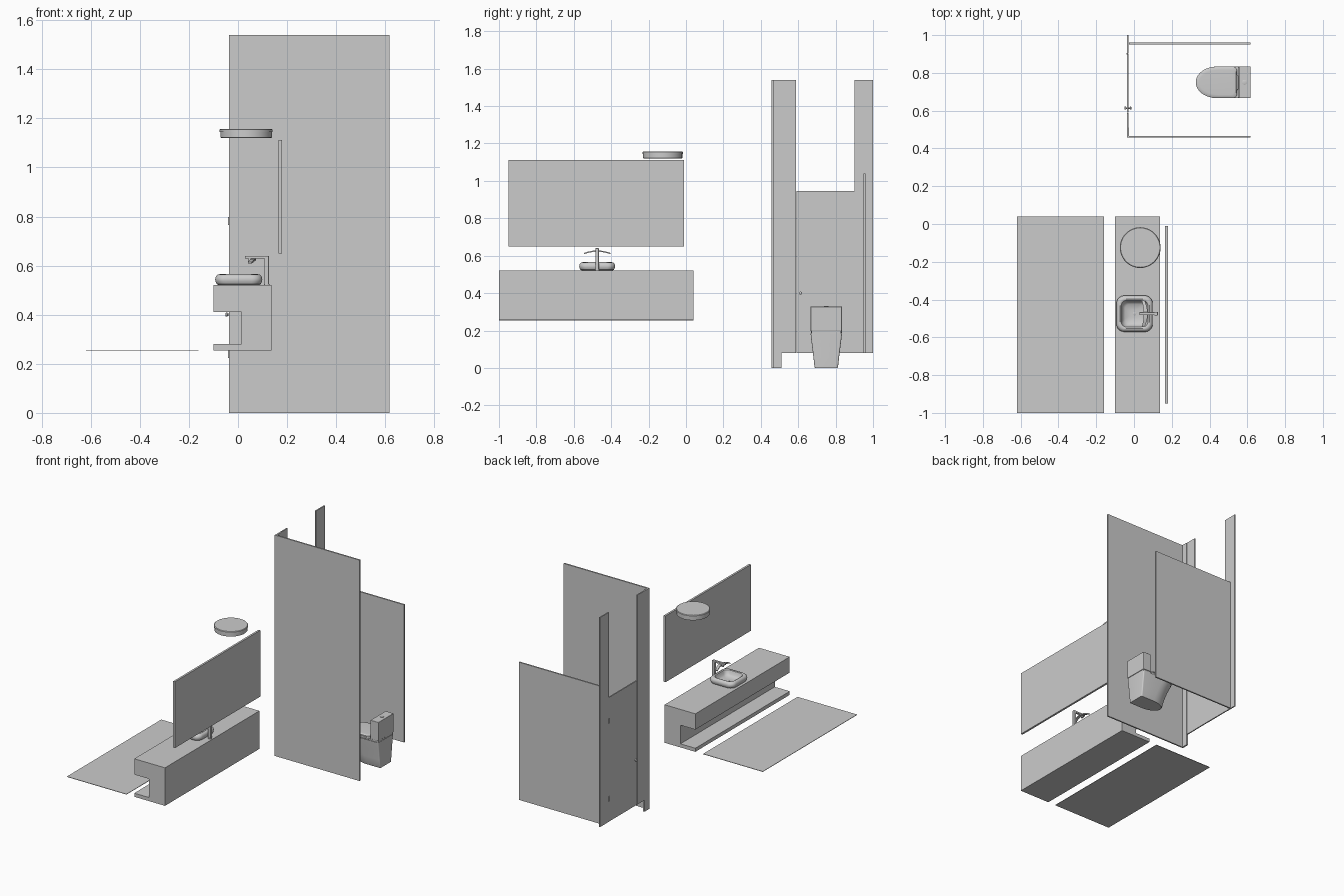
import bpy, bmesh
from math import sin, cos, pi, radians

if "Cube" in bpy.data.objects:
    bpy.data.objects.remove(bpy.data.objects["Cube"])


def finish(bm, name, bevel=0, smooth=False):
    bmesh.ops.recalc_face_normals(bm, faces=bm.faces)
    me = bpy.data.meshes.new(name)
    bm.to_mesh(me)
    bm.free()
    ob = bpy.data.objects.new(name, me)
    bpy.context.collection.objects.link(ob)
    if bevel:
        m = ob.modifiers.new("bevel", 'BEVEL')
        m.width, m.segments = bevel, 3
    if smooth or bevel:
        bpy.ops.object.select_all(action='DESELECT')
        bpy.context.view_layer.objects.active = ob
        ob.select_set(True)
        bpy.ops.object.shade_smooth_by_angle(angle=radians(35))
    return ob


def loft(name, rings, bevel=0, smooth=True):
    """Skin equal-length rings of points and cap both ends."""
    bm = bmesh.new()
    vs = [[bm.verts.new(p) for p in r] for r in rings]
    n = len(vs[0])
    for a, b in zip(vs, vs[1:]):
        for i in range(n):
            bm.faces.new((a[i], a[(i + 1) % n], b[(i + 1) % n], b[i]))
    bm.faces.new(vs[0])
    bm.faces.new(vs[-1])
    return finish(bm, name, bevel, smooth)


def box(name, x, y, z, bevel=0):
    rings = [[(x[0], y[0], k), (x[1], y[0], k), (x[1], y[1], k), (x[0], y[1], k)] for k in z]
    return loft(name, rings, bevel, False)


def lathe(name, c, profile, axis='Z', n=48):
    """Stack circles (offset, radius) along an axis."""
    rings = []
    for h, r in profile:
        ring = []
        for i in range(n):
            u, v = r * cos(2 * pi * i / n), r * sin(2 * pi * i / n)
            d = (u, v, h) if axis == 'Z' else (h, u, v)
            ring.append((c[0] + d[0], c[1] + d[1], c[2] + d[2]))
        rings.append(ring)
    return loft(name, rings)


def rounded_square(cx, cy, half, r, z, n=8):
    pts = []
    for q, (sx, sy) in enumerate([(1, 1), (-1, 1), (-1, -1), (1, -1)]):
        for i in range(n + 1):
            a = (q + i / n) * pi / 2
            pts.append((cx + sx * (half - r) + r * cos(a), cy + sy * (half - r) + r * sin(a), z))
    return pts


def d_shape(front, back, half, depth, z, cy=0.75, r=0.02, n=24):
    """Rounded nose toward -x, flat back with rounded corners."""
    pts = [(front + depth - depth * sin(pi * i / n), cy + half * cos(pi * i / n), z) for i in range(n + 1)]
    for s, seq in ((-1, range(7)), (1, range(6, -1, -1))):
        for i in seq:
            a = pi / 2 * i / 6
            pts.append((back - r + r * sin(a), cy + s * (half - r + r * cos(a)), z))
    return pts


# floor mat
box("floor_mat", (-0.62, -0.16), (-1, 0.04), (0.254, 0.257))

# vanity counter: C-shaped profile extruded along y
prof = [(-0.10, 0.255), (0.137, 0.255), (0.137, 0.52), (-0.10, 0.52),
        (-0.10, 0.41), (0.015, 0.41), (0.015, 0.28), (-0.10, 0.28)]
loft("vanity_counter", [[(x, y, z) for x, z in prof] for y in (-1, 0.04)], smooth=False)

# wall mirror
box("wall_mirror", (0.165, 0.179), (-0.95, -0.01), (0.65, 1.112))

# ceiling lamp
lathe("lamp_rim", (0.033, -0.125, 0), [(1.144, 0.108), (1.154, 0.108), (1.157, 0.104)])
lathe("lamp_diffuser", (0.033, -0.125, 0), [(1.119, 0.099), (1.122, 0.105), (1.144, 0.105)])

# basin: outer bulge, rolled rim, hollow bowl
basin = [(0.080, 0.035, 0.520), (0.090, 0.040, 0.525), (0.095, 0.042, 0.535), (0.096, 0.042, 0.545),
         (0.093, 0.040, 0.556), (0.086, 0.037, 0.563), (0.078, 0.034, 0.565), (0.071, 0.030, 0.562),
         (0.067, 0.027, 0.553), (0.062, 0.027, 0.538), (0.050, 0.025, 0.528), (0.020, 0.015, 0.525)]
loft("basin", [rounded_square(0.003, -0.475, h, r, z) for h, r, z in basin])
lathe("basin_drain", (0.003, -0.475, 0), [(0.524, 0.009), (0.528, 0.009), (0.529, 0.006)], n=24)

# tap: post, spout, nozzle and two swept lever blades
TY = -0.475
lathe("tap_base", (0.117, TY, 0), [(0.52, 0.012), (0.525, 0.012)], n=24)
box("tap_post", (0.107, 0.126), (TY - 0.009, TY + 0.009), (0.52, 0.64), 0.002)
box("tap_spout", (0.028, 0.126), (TY - 0.008, TY + 0.008), (0.628, 0.64), 0.002)
lathe("tap_nozzle", (0.048, TY, 0), [(0.613, 0.008), (0.63, 0.008)], n=20)
for side, s in (("left", -1), ("right", 1)):
    rings = []
    for i in range(7):
        t = i / 6
        y, x, z, w = TY + s * 0.07 * t, 0.062 - 0.014 * t * t, 0.625 - 0.013 * t * t, 0.011 - 0.003 * t
        rings.append([(x - w, y, z - 0.004), (x + w, y, z - 0.004), (x + w, y, z + 0.003), (x - w, y, z + 0.003)])
    loft("tap_lever_" + side, rings)

# toilet
body = [(0.405, 0.060, 0.0), (0.400, 0.063, 0.006), (0.385, 0.069, 0.06),
        (0.360, 0.077, 0.125), (0.335, 0.083, 0.175), (0.332, 0.084, 0.185)]
loft("toilet_body", [d_shape(f, 0.615, h, 0.11, z, r=0.008) for f, h, z in body])
loft("toilet_seat", [d_shape(0.327, 0.545, 0.083, 0.11, z) for z in (0.187, 0.199)], 0.002)
loft("toilet_lid", [d_shape(f, b, h, 0.11, z) for f, b, h, z in
                    ((0.327, 0.545, 0.083, 0.201), (0.327, 0.545, 0.083, 0.209),
                     (0.332, 0.541, 0.078, 0.213), (0.345, 0.53, 0.066, 0.214))])
box("lid_hinge", (0.535, 0.552), (0.71, 0.79), (0.187, 0.211), 0.003)
box("toilet_tank_base", (0.55, 0.613), (0.67, 0.83), (0.185, 0.2))
box("toilet_tank", (0.555, 0.617), (0.666, 0.834), (0.197, 0.328), 0.003)
lathe("flush_button", (0.585, 0.75, 0), [(0.327, 0.013), (0.331, 0.013), (0.332, 0.010)], n=32)

# cubicle partitions
box("cubicle_front_wall", (-0.037, 0.617), (0.457, 0.467), (0, 1.54))
box("cubicle_back_panel", (-0.027, 0.617), (0.95, 0.96), (0.08, 1.04))
box("corner_post", (-0.037, -0.026), (0.467, 0.51), (0, 1.54))
box("door_jamb_front", (-0.037, -0.029), (0.51, 0.588), (0.08, 1.54))
box("door_jamb_back", (-0.037, -0.029), (0.902, 1.0), (0.08, 1.54))
box("cubicle_door", (-0.036, -0.028), (0.59, 0.90), (0.08, 0.945))

# door knobs and hinges
for side, s in (("outer", -1), ("inner", 1)):
    knob = [(0, 0.004), (s * 0.006, 0.004), (s * 0.008, 0.008), (s * 0.014, 0.008), (s * 0.016, 0.005)]
    lathe("door_knob_" + side, (-0.032 + s * 0.003, 0.613, 0.40), knob, 'X', 24)
for tag, z in (("lower", 0.24), ("upper", 0.782)):
    lathe("door_hinge_" + tag, (-0.037, 0.901, z), [(-0.017, 0.004), (0.017, 0.004)], n=16)
